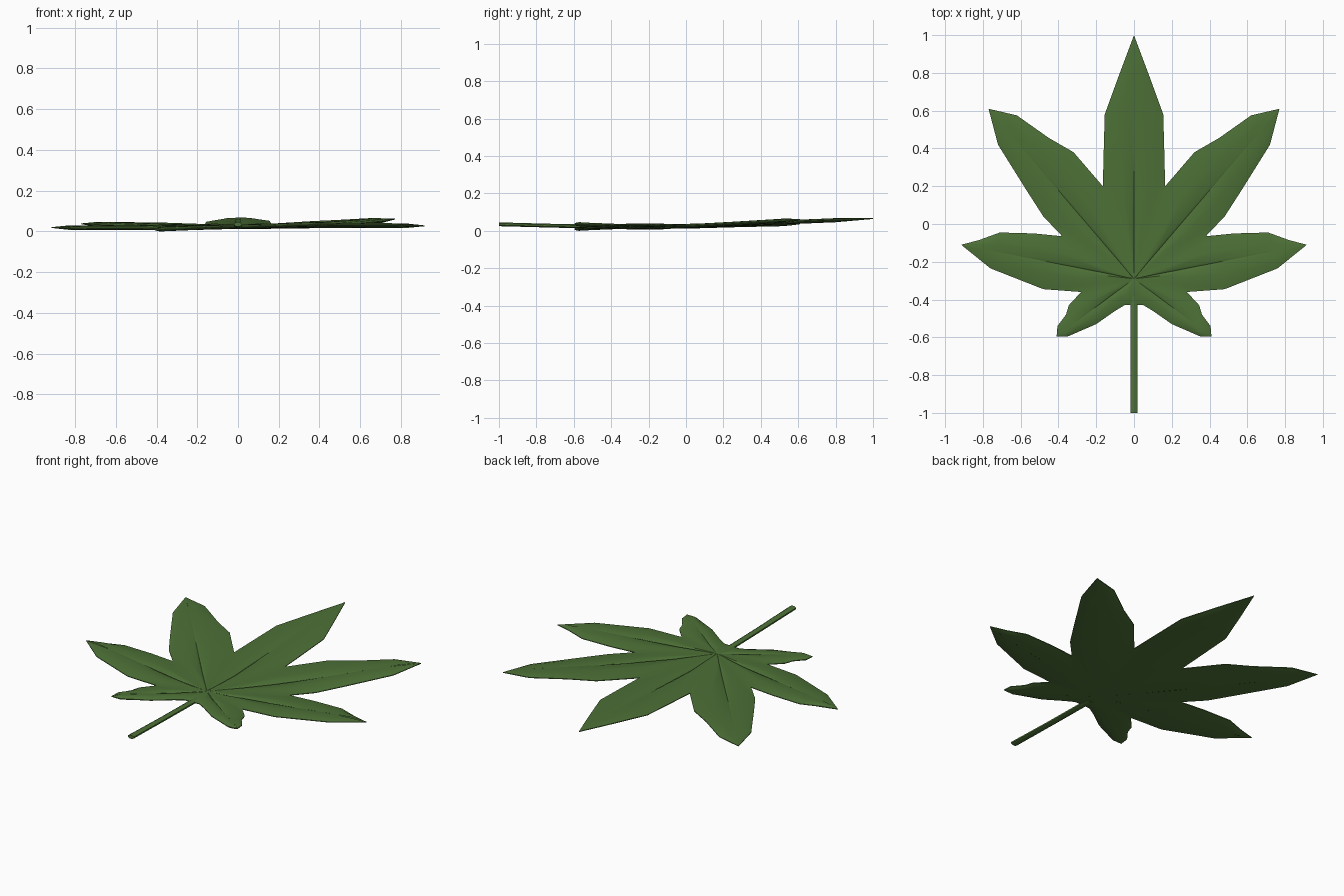
import bpy, bmesh, math
from mathutils import Vector

if "Cube" in bpy.data.objects:
    bpy.data.objects.remove(bpy.data.objects["Cube"])

green = bpy.data.materials.new("leaf green")
green.diffuse_color = (0.075, 0.165, 0.038, 1)
green.use_nodes = True
green.node_tree.nodes["Principled BSDF"].inputs["Base Color"].default_value = green.diffuse_color

C = Vector((0, -0.29))          # where all lobes meet
THICK, RIM = 0.011, 0.002       # half thickness inside and at the rim

# half lobes of the right side: (tip, edge points from the valley outward)
HALVES = [
    ((0, 1), [(.165, .20), (.16, .40), (.155, .58), (.075, .80)]),
    ((.77, .61), [(.165, .20), (.32, .38), (.45, .455), (.62, .575)]),
    ((.77, .61), [(.38, -.065), (.48, .04), (.57, .18), (.72, .42)]),
    ((.915, -.11), [(.38, -.065), (.53, -.05), (.71, -.045), (.82, -.085)]),
    ((.915, -.11), [(.28, -.36), (.48, -.345), (.76, -.235)]),
    ((.41, -.595), [(.28, -.36), (.345, -.43), (.36, -.48), (.405, -.54)]),
    ((.41, -.595), [(0, -.43), (.05, -.43), (.1, -.46), (.2, -.53), (.35, -.595)]),
]


def height(x, y):
    """Gentle warp of the whole leaf."""
    twist = .004 + .018 * max(0, y) + .06 * max(0, -.1 - y)
    return .026 + .042 * max(0, y) + x * twist


def half_rows(tip, edge):
    """Rows of (x, y, half thickness, groove depth) from midrib to edge."""
    tip = Vector(tip)
    axis = tip - C
    pts = [C, C.lerp(Vector(edge[0]), .5)] + [Vector(e) for e in edge] + [tip]
    rows, last = [], 0
    for i, e in enumerate(pts):
        t = max(last, min(1, (e - C).dot(axis) / axis.length_squared))
        last = t
        rib = C + axis * t
        width = (e - rib).length
        sh = min(.011 / width, .3) if width > 1e-5 else 0
        groove = .011 * min(1, t / .15) * max(0, 1 - t / .8)
        row = []
        for s in (0, sh, .4, .72, 1):
            p = rib.lerp(e, s)
            if i == len(pts) - 1 or (s == 1 and i > 1):
                h = RIM
            else:
                h = THICK if i < 2 else THICK * (1 - .25 * s)
            row.append((p.x, p.y, h, groove if s == 0 else 0))
        rows.append(row)
    return rows


def skin(bm, rows, mirror, top):
    """One surface sheet of a half lobe."""
    grid = []
    for row in rows:
        grid.append([bm.verts.new((x * mirror, y, height(x * mirror, y) +
                                   (h - g if top else -h)))
                     for x, y, h, g in row])
    for a, b in zip(grid, grid[1:]):
        for j in range(len(a) - 1):
            f = bm.faces.new((a[j], a[j + 1], b[j + 1], b[j]))
            f.normal_update()
            if (f.normal.z > 0) != top:
                f.normal_flip()
    return [r[-1] for r in grid[2:]]


def finish(bm, name, angle):
    me = bpy.data.meshes.new(name)
    bm.to_mesh(me)
    bm.free()
    ob = bpy.data.objects.new(name, me)
    bpy.context.collection.objects.link(ob)
    me.materials.append(green)
    bpy.ops.object.select_all(action='DESELECT')
    ob.select_set(True)
    bpy.context.view_layer.objects.active = ob
    bpy.ops.object.shade_smooth_by_angle(angle=math.radians(angle))
    return ob


# leaf blade: seven lobes with grooved midribs
bm = bmesh.new()
for mirror in (1, -1):
    for tip, edge in HALVES:
        rows = half_rows(tip, edge)
        up = skin(bm, rows, mirror, True)
        low = skin(bm, rows, mirror, False)
        for i in range(len(up) - 1):
            bm.faces.new((up[i], up[i + 1], low[i + 1], low[i]))
bmesh.ops.remove_doubles(bm, verts=bm.verts, dist=.0004)
bmesh.ops.dissolve_degenerate(bm, edges=bm.edges, dist=.0002)
bmesh.ops.recalc_face_normals(bm, faces=bm.faces)
low_z = min(v.co.z for v in bm.verts)
bmesh.ops.translate(bm, verts=bm.verts, vec=(0, 0, -low_z))
finish(bm, "leaf_blade", 35)

# stem: flattened eight-sided rod from the blade outward
bm = bmesh.new()
rings = []
for y, z, r in ((-.36, .021, .019), (-.7, .027, .019), (-1, .035, .021)):
    rings.append([bm.verts.new((r * math.cos(a), y, z + .011 * math.sin(a)))
                  for a in (math.tau * (k + .5) / 8 for k in range(8))])
for a, b in zip(rings, rings[1:]):
    for k in range(8):
        bm.faces.new((a[k], a[(k + 1) % 8], b[(k + 1) % 8], b[k]))
bm.faces.new(rings[0])
bm.faces.new(rings[-1])
bmesh.ops.recalc_face_normals(bm, faces=bm.faces)
finish(bm, "stem", 50)
